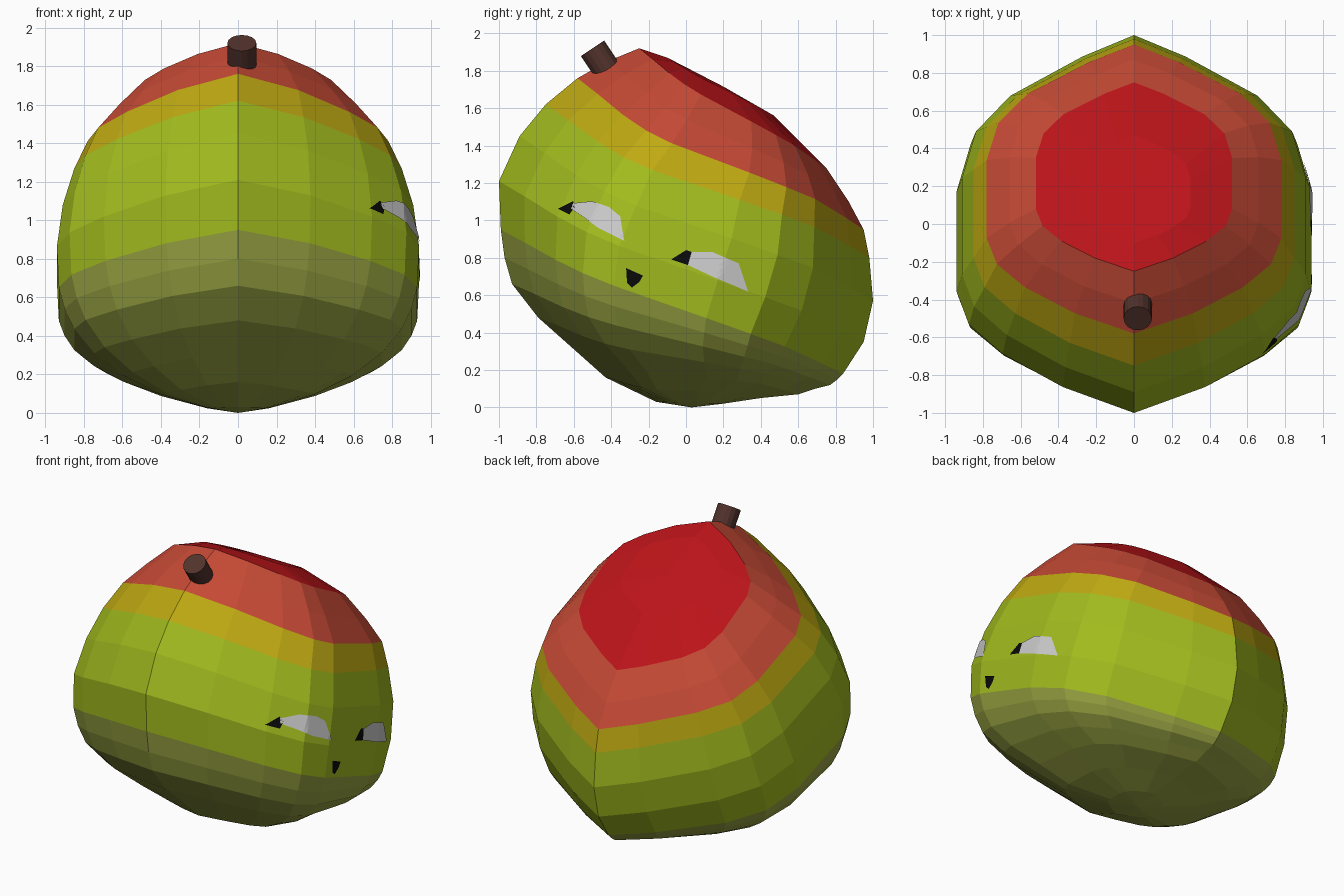
import bpy, bmesh, math
from mathutils import Vector
from mathutils.bvhtree import BVHTree

if "Cube" in bpy.data.objects:
    bpy.data.objects.remove(bpy.data.objects["Cube"])


def mat(name, rgb):
    m = bpy.data.materials.new(name)
    m.diffuse_color = (*rgb, 1)
    m.use_nodes = True
    m.node_tree.nodes["Principled BSDF"].inputs["Base Color"].default_value = m.diffuse_color
    return m


def add_object(name, bm, mats):
    me = bpy.data.meshes.new(name)
    bm.to_mesh(me)
    ob = bpy.data.objects.new(name, me)
    bpy.context.collection.objects.link(ob)
    for m in mats:
        me.materials.append(m)
    return ob


red = mat("red", (0.50, 0.007, 0.010))
coral = mat("coral", (0.58, 0.07, 0.037))
yellow = mat("yellow", (0.52, 0.40, 0.006))
green = mat("green", (0.36, 0.50, 0.013))
olive = mat("olive", (0.32, 0.37, 0.055))
brown = mat("brown", (0.085, 0.032, 0.025))
black = mat("black", (0.003, 0.003, 0.003))
white = mat("white", (0.75, 0.75, 0.75))

# Half outline shared by all rings: width fraction, front-to-back fraction, sag
HALF = [(0, 0, 0), (.4, .07, .3), (.74, .16, .75), (.93, .24, .95), (1, .33, .9),
        (1, .6, .2), (.92, .73, -.1), (.72, .83, -.3), (.3, .94, -.15), (0, 1, 0)]
COLS = HALF + [(-x, u, s) for x, u, s in HALF[-2:0:-1]]

# Tilted rings: front y, front z, half width, back y, back z, sag, material below
RINGS = [
    (-.10, 1.87, .30, .47, 1.56, .01, 0),
    (-.25, 1.92, .52, .75, 1.28, .04, 1),
    (-.42, 1.85, .66, .87, 1.10, .07, 1),
    (-.58, 1.76, .78, .95, .95, .09, 2),
    (-.75, 1.62, .85, .98, .80, .09, 3),
    (-.89, 1.45, .91, 1.0, .57, .09, 3),
    (-1.0, 1.21, .94, .95, .35, .07, 3),
    (-.99, .95, .93, .84, .18, .05, 4),
    (-.97, .80, .90, .81, .15, .05, 4),
    (-.93, .66, .85, .77, .12, .05, 4),
    (-.79, .48, .745, .69, .10, .05, 4),
    (-.61, .32, .59, .60, .07, .05, 4),
    (-.43, .16, .40, .40, .05, .03, 4),
    (-.16, .03, .16, .20, .02, 0, 4),
]

# Fruit body: loft through the rings, closed by a pole at each end
bm = bmesh.new()
loops = [[bm.verts.new((x * w, fy + (by - fy) * u, fz + (bz - fz) * u - sag * s))
          for x, u, s in COLS] for fy, fz, w, by, bz, sag, _ in RINGS]
n = len(COLS)
top = bm.verts.new((0, .2, 1.715))
bottom = bm.verts.new((0, .03, 0))
for i in range(n):
    j = (i + 1) % n
    bm.faces.new((top, loops[0][i], loops[0][j])).material_index = 0
    bm.faces.new((bottom, loops[-1][j], loops[-1][i])).material_index = 4
    for k in range(len(RINGS) - 1):
        a, b = loops[k], loops[k + 1]
        bm.faces.new((a[i], b[i], b[j], a[j])).material_index = RINGS[k][6]
bmesh.ops.recalc_face_normals(bm, faces=bm.faces)
add_object("fruit_body", bm, [red, coral, yellow, green, olive])
tree = BVHTree.FromBMesh(bm)


# Flat markings on the right side, draped onto the body
def marking(name, outline, m):
    b = bmesh.new()
    b.faces.new([b.verts.new((2, y, z)) for y, z in outline])
    bmesh.ops.triangulate(b, faces=b.faces)
    bmesh.ops.subdivide_edges(b, edges=b.edges[:], cuts=4, use_grid_fill=True)
    for v in b.verts:
        hit, normal, _, _ = tree.ray_cast(v.co, Vector((-1, 0, 0)))
        if hit:
            v.co = hit + normal * .006
    bmesh.ops.recalc_face_normals(b, faces=b.faces)
    if sum(f.normal.x for f in b.faces) < 0:
        bmesh.ops.reverse_faces(b, faces=b.faces)
    add_object(name, b, [m])


marking("front_eye_white", [(-.60, 1.09), (-.50, 1.10), (-.41, 1.07), (-.35, 1.02),
                            (-.33, .89), (-.47, .96), (-.55, 1.02), (-.61, 1.06)], white)
marking("front_eye_pupil", [(-.68, 1.06), (-.60, 1.10), (-.59, 1.07), (-.62, 1.03)], black)
marking("rear_eye_white", [(.03, .83), (.14, .83), (.28, .77), (.33, .62), (.16, .69), (.01, .76)], white)
marking("rear_eye_pupil", [(-.08, .79), (0, .84), (.03, .83), (.01, .76)], black)
marking("mouth", [(-.32, .745), (-.23, .705), (-.25, .67), (-.29, .64), (-.315, .665)], black)

# Stem: short tilted cylinder
low, high = Vector((.02, -.42, 1.80)), Vector((.02, -.50, 1.92))
bpy.ops.mesh.primitive_cylinder_add(vertices=16, radius=.075, depth=(high - low).length,
                                    location=(low + high) / 2)
stem = bpy.context.object
stem.name = "stem"
stem.rotation_euler.x = math.atan2(.08, .12)
stem.data.materials.append(brown)
